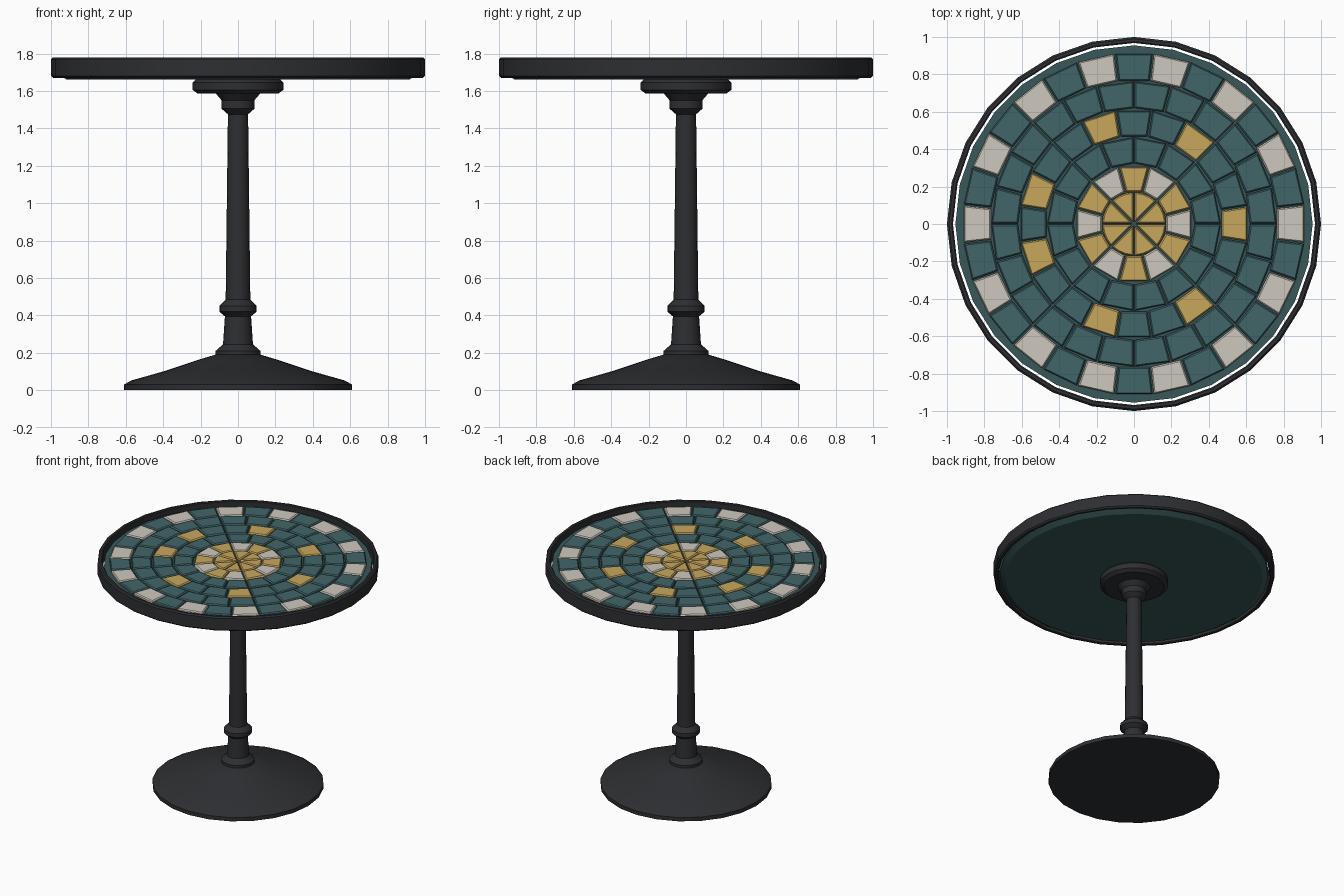
import bpy, bmesh
from math import sin, cos, pi

if "Cube" in bpy.data.objects:
    bpy.data.objects.remove(bpy.data.objects["Cube"])


def material(name, rgb):
    m = bpy.data.materials.new(name)
    m.diffuse_color = (*rgb, 1)
    m.use_nodes = True
    m.node_tree.nodes["Principled BSDF"].inputs["Base Color"].default_value = m.diffuse_color
    return m


IRON = material("black_iron", (0.027, 0.028, 0.032))
GROUT = material("dark_teal", (0.04, 0.095, 0.10))
TEAL = material("teal", (0.053, 0.13, 0.14))
GOLD = material("gold", (0.58, 0.39, 0.11))
CREAM = material("cream", (0.62, 0.58, 0.51))


def finish(name, bm, mats, smooth=True):
    bmesh.ops.recalc_face_normals(bm, faces=bm.faces)
    me = bpy.data.meshes.new(name)
    bm.to_mesh(me)
    bm.free()
    ob = bpy.data.objects.new(name, me)
    bpy.context.collection.objects.link(ob)
    for m in mats:
        me.materials.append(m)
    if smooth:
        bpy.ops.object.select_all(action='DESELECT')
        ob.select_set(True)
        bpy.context.view_layer.objects.active = ob
        bpy.ops.object.shade_smooth_by_angle(angle=pi / 6)
    return ob


def lathe(name, profile, sides, mat, ring=False):
    """Spin (radius, z) points; cap both ends, or close the loop for a ring."""
    bm = bmesh.new()
    loops = [[bm.verts.new((r * cos(2 * pi * i / sides), r * sin(2 * pi * i / sides), z))
              for i in range(sides)] for r, z in profile]
    pairs = list(zip(loops, loops[1:]))
    if ring:
        pairs.append((loops[-1], loops[0]))
    else:
        bm.faces.new(loops[0])
        bm.faces.new(loops[-1])
    for a, b in pairs:
        for i in range(sides):
            j = (i + 1) % sides
            bm.faces.new((a[i], a[j], b[j], b[i]))
    return finish(name, bm, [mat])


# Pedestal: foot, column, mounting flange
lathe("base_foot", [(0.61, 0), (0.61, 0.03), (0.57, 0.052), (0.40, 0.10),
                    (0.22, 0.16), (0.12, 0.19)], 24, IRON)
lathe("column", [(0.12, 0.17), (0.12, 0.21), (0.08, 0.245), (0.07, 0.395),
                 (0.10, 0.42), (0.10, 0.45), (0.066, 0.485), (0.054, 1.475),
                 (0.088, 1.505), (0.088, 1.55), (0.12, 1.588)], 16, IRON)
lathe("top_flange", [(0.215, 1.585), (0.242, 1.605), (0.242, 1.645),
                     (0.225, 1.662)], 24, IRON)

# Table top and surrounding rim
lathe("table_top", [(0.915, 1.66), (0.955, 1.685), (0.955, 1.742)], 28, GROUT)
lathe("rim_band", [(0.99, 1.67), (1.0, 1.68), (1.0, 1.77), (0.99, 1.78),
                   (0.975, 1.78), (0.968, 1.775), (0.968, 1.675),
                   (0.975, 1.67)], 28, IRON, ring=True)


def tile_ring(name, count, r0, r1, centred, colour):
    """Ring of separate chamfered tiles; colour(i) gives the material index."""
    bm = bmesh.new()
    step = 2 * pi / count
    gap = 0.004
    for i in range(count):
        mid = (i if centred else i + 0.5) * step
        layers = []
        for inset, z in ((0, 1.735), (0, 1.755), (0.007, 1.763)):
            g = gap + inset
            ro, pts = r1 - inset, []
            half = step / 2 - g / ro
            if r0 == 0:
                arc = 3
                tip = g / sin(step / 2)
                pts.append((tip, mid))
            else:
                arc = 1
                ri = r0 + inset
                hi = step / 2 - g / ri
                pts += [(ri, mid + hi), (ri, mid - hi)]
            pts += [(ro, mid - half + 2 * half * k / arc) for k in range(arc + 1)]
            layers.append([bm.verts.new((r * cos(a), r * sin(a), z)) for r, a in pts])
        faces = [bm.faces.new(layers[0][::-1]), bm.faces.new(layers[-1])]
        for a, b in zip(layers, layers[1:]):
            for k in range(len(a)):
                n = (k + 1) % len(a)
                faces.append(bm.faces.new((a[k], a[n], b[n], b[k])))
        for f in faces:
            f.material_index = colour(i)
    finish(name, bm, [TEAL, GOLD, CREAM], smooth=False)


# Mosaic: six concentric rings, alternately staggered
accents = {round(k * 20 / 7) for k in range(7)}
tile_ring("centre_wedges", 8, 0, 0.17, False, lambda i: 1)
tile_ring("inner_tiles", 12, 0.177, 0.315, True, lambda i: 1 if i % 2 else 2)
tile_ring("second_tiles", 16, 0.324, 0.463, False, lambda i: 0)
tile_ring("third_tiles", 20, 0.472, 0.612, True, lambda i: int(i in accents))
tile_ring("fourth_tiles", 24, 0.62, 0.761, False, lambda i: 0)
tile_ring("outer_tiles", 28, 0.769, 0.915, True, lambda i: 0 if i % 2 else 2)
